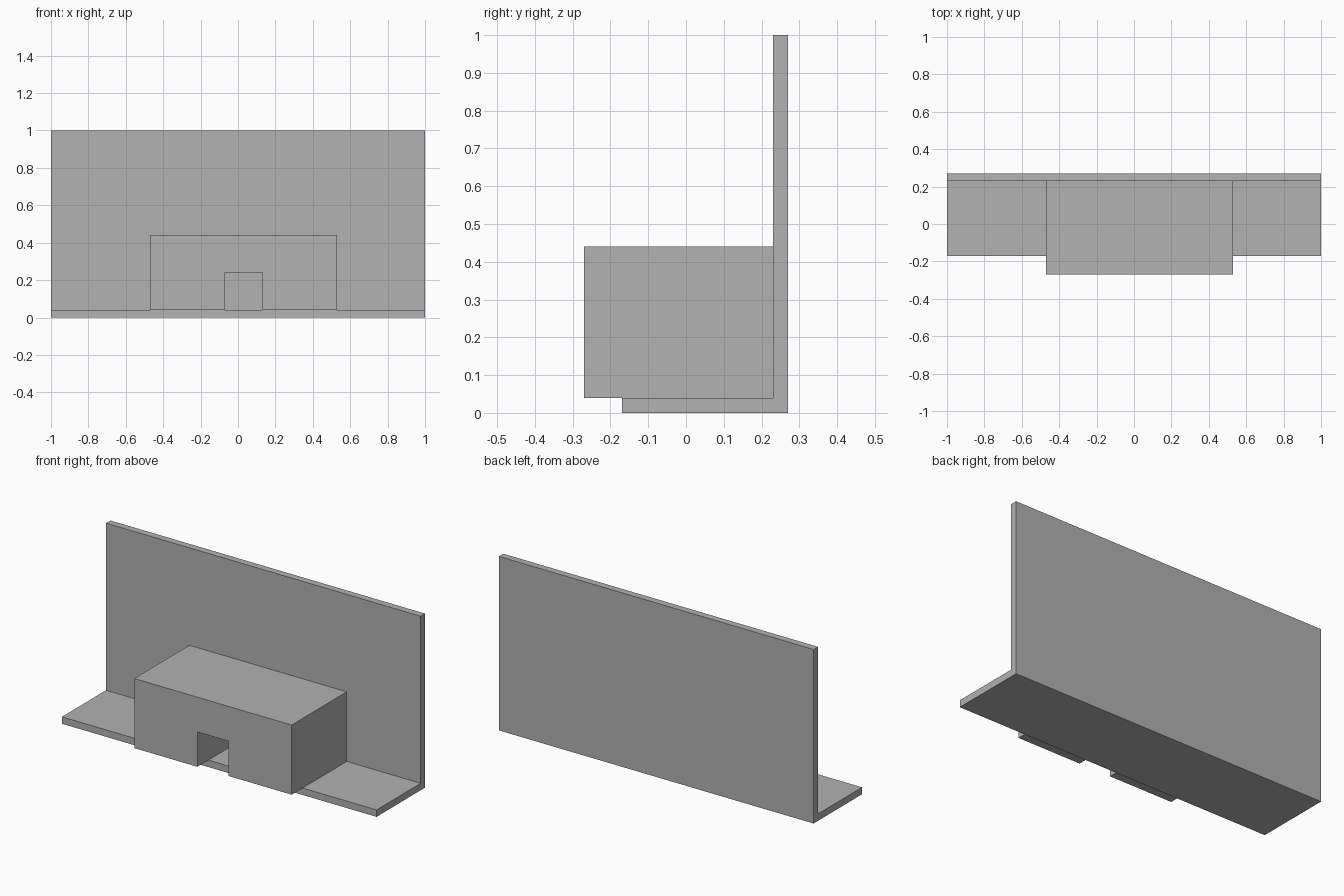
import bpy
import bmesh

cube = bpy.data.objects.get("Cube")
if cube:
    bpy.data.objects.remove(cube, do_unlink=True)

grey = bpy.data.materials.new("plain grey")
grey.use_nodes = True
grey.diffuse_color = (0.445, 0.445, 0.445, 1)
grey.node_tree.nodes["Principled BSDF"].inputs["Base Color"].default_value = grey.diffuse_color


def extrude_profile(name, points, offset):
    """Extrude a closed outline by the given offset into a flat-faced solid."""
    bm = bmesh.new()
    face = bm.faces.new([bm.verts.new(p) for p in points])
    result = bmesh.ops.extrude_face_region(bm, geom=[face], use_keep_orig=True)
    moved = [v for v in result["geom"] if isinstance(v, bmesh.types.BMVert)]
    bmesh.ops.translate(bm, verts=moved, vec=offset)
    bmesh.ops.recalc_face_normals(bm, faces=bm.faces)
    mesh = bpy.data.meshes.new(name)
    bm.to_mesh(mesh)
    bm.free()
    mesh.materials.append(grey)
    obj = bpy.data.objects.new(name, mesh)
    bpy.context.collection.objects.link(obj)
    return obj


FRONT, WALL, BACK = -0.17, 0.23, 0.27
FLOOR = 0.04

# Base shelf and upright back wall as one L-shaped section
section = [(FRONT, 0), (BACK, 0), (BACK, 1), (WALL, 1), (WALL, FLOOR), (FRONT, FLOOR)]
extrude_profile("base_and_back_wall", [(-1, y, z) for y, z in section], (2, 0, 0))

# Overhanging block with a square passage through to the wall
left, right, top = -0.47, 0.53, 0.44
door_left, door_right, door_top = -0.07, 0.13, 0.24
outline = [(left, FLOOR), (door_left, FLOOR), (door_left, door_top), (door_right, door_top),
           (door_right, FLOOR), (right, FLOOR), (right, top), (left, top)]
extrude_profile("block_with_passage", [(x, -0.27, z) for x, z in outline], (0, 0.5, 0))
